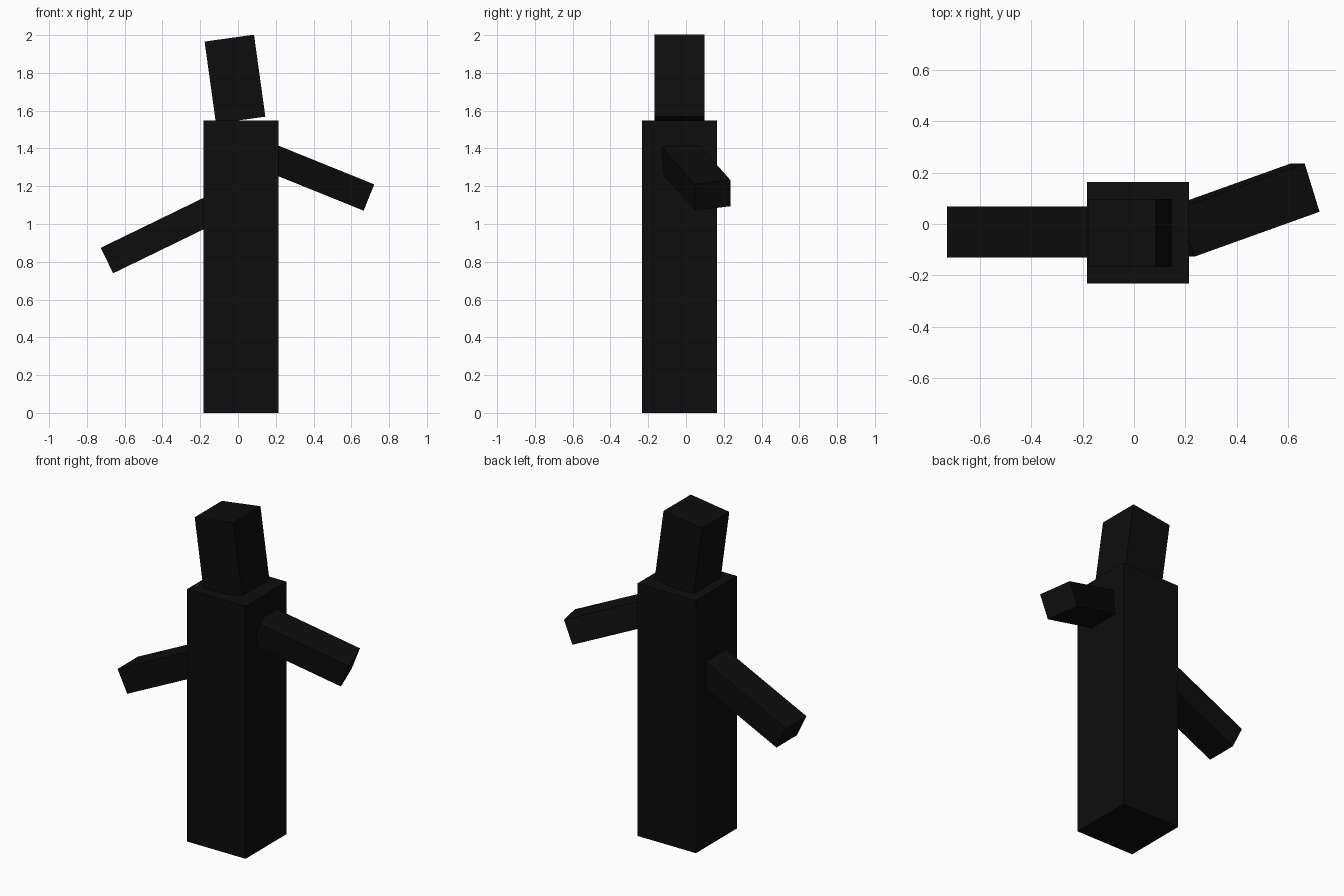
import bpy
from math import radians
from mathutils import Matrix, Vector

if "Cube" in bpy.data.objects:
    bpy.data.objects.remove(bpy.data.objects["Cube"])

black = bpy.data.materials.new("black")
black.diffuse_color = (0.004, 0.004, 0.004, 1)
black.use_nodes = True
black.node_tree.nodes["Principled BSDF"].inputs["Base Color"].default_value = black.diffuse_color


def block(name, size, centre, tilt=0, yaw=0):
    """Box turned by yaw about its own z, then tilted about y."""
    bpy.ops.mesh.primitive_cube_add(size=1)
    ob = bpy.context.object
    ob.name = name
    rot = Matrix.Rotation(radians(tilt), 4, 'Y') @ Matrix.Rotation(radians(yaw), 4, 'Z')
    ob.data.transform(Matrix.Translation(Vector(centre)) @ rot @ Matrix.Diagonal((*size, 1)))
    ob.data.materials.append(black)
    return ob


# Upright body and leaning top
block("trunk", (0.396, 0.396, 1.549), (0.016, -0.034, 0.7745))
block("head", (0.264, 0.264, 0.438), (-0.016, -0.035, 1.767), tilt=-7.9)

# Drooping arms, sunk slightly into the trunk
block("left_arm", (0.62, 0.197, 0.15), (-0.415, -0.031, 0.942), tilt=-25.9)
block("right_arm", (0.552, 0.197, 0.15), (0.4215, 0.054, 1.25), tilt=22, yaw=18.4)
